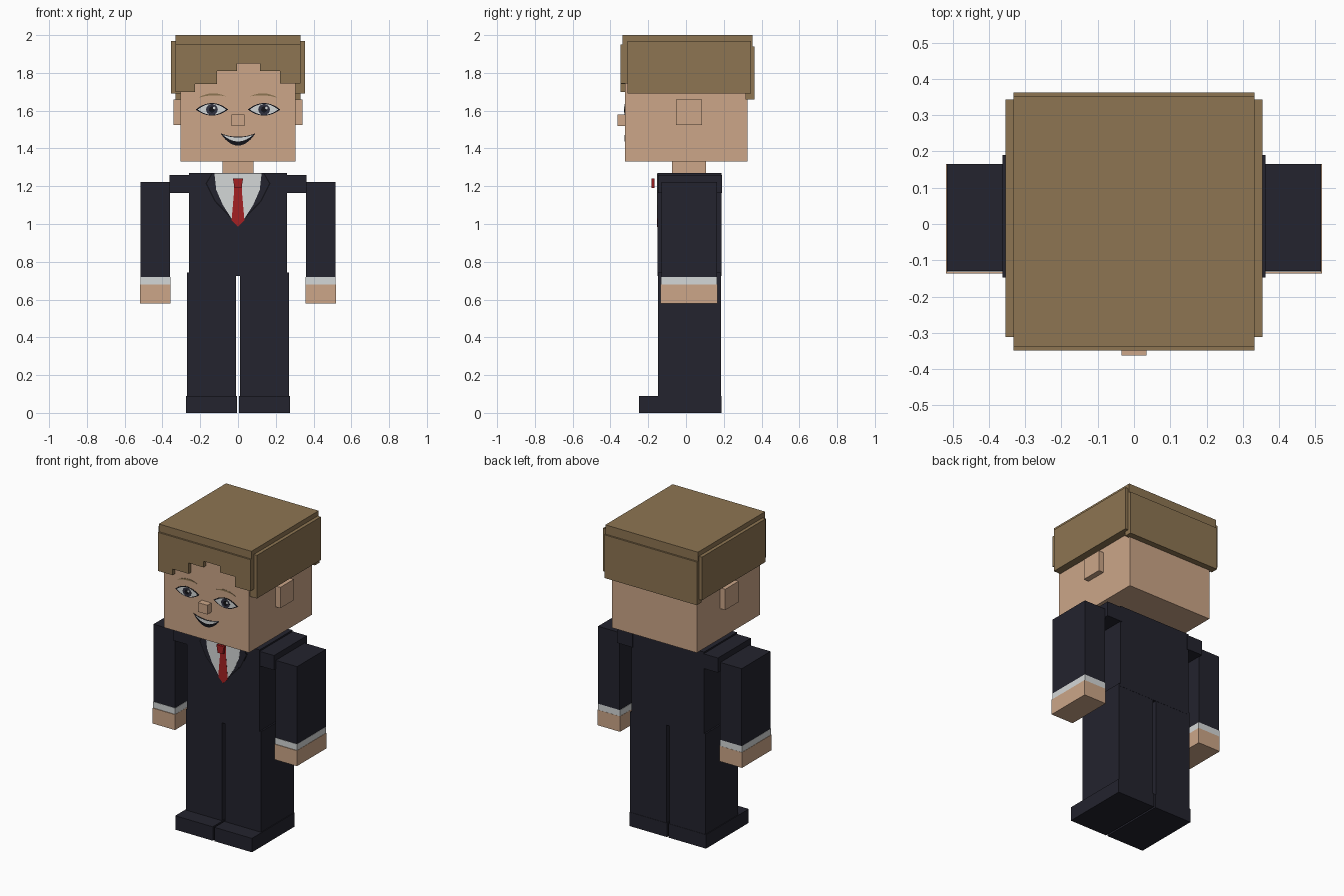
import bpy
from math import sin, cos, pi

cube = bpy.data.objects.get("Cube")
if cube:
    bpy.data.objects.remove(cube, do_unlink=True)


def material(name, rgb):
    linear = [((c / 255 + 0.055) / 1.055) ** 2.4 for c in rgb] + [1]
    m = bpy.data.materials.new(name)
    m.use_nodes = True
    m.diffuse_color = linear
    bsdf = next(n for n in m.node_tree.nodes if n.type == 'BSDF_PRINCIPLED')
    bsdf.inputs["Base Color"].default_value = linear
    return m


skin = material("skin", (204, 166, 136))
hair = material("brown hair", (141, 117, 82))
suit = material("navy suit", (35, 35, 46))
white = material("white", (212, 215, 215))
red = material("red tie", (164, 32, 34))
black = material("black line", (18, 18, 24))
iris = material("dark iris", (48, 49, 62))


def solid(name, verts, faces, mat):
    mesh = bpy.data.meshes.new(name)
    mesh.from_pydata(verts, [], faces)
    mesh.materials.append(mat)
    ob = bpy.data.objects.new(name, mesh)
    bpy.context.collection.objects.link(ob)
    return ob


def prism(name, outline, y0, y1, mat):
    """Extrude an x-z outline from y0 (front) to y1 (back)."""
    area = sum(a[0] * b[1] - b[0] * a[1]
               for a, b in zip(outline, outline[1:] + outline[:1]))
    if area < 0:
        outline = outline[::-1]
    n = len(outline)
    verts = [(x, y, z) for y in (y0, y1) for x, z in outline]
    faces = [tuple(range(n)), tuple(range(2 * n - 1, n - 1, -1))]
    faces += [(i, i + n, (i + 1) % n + n, (i + 1) % n) for i in range(n)]
    return solid(name, verts, faces, mat)


def box(name, x, y, z, mat):
    return prism(name, [(x[0], z[0]), (x[1], z[0]), (x[1], z[1]), (x[0], z[1])],
                 y[0], y[1], mat)


def flip(points, side):
    return [(side * x, z) for x, z in points]


def symmetric(half):
    """Close a right-hand outline running from top to bottom with its mirror."""
    return half + [(-x, z) for x, z in reversed(half) if x > 0]


def ellipse(cx, cz, rx, rz, n=20):
    return [(cx + rx * cos(2 * pi * i / n), cz + rz * sin(2 * pi * i / n))
            for i in range(n)]


def crescent(cx, half, top, bottom, n=14):
    """Area between two arcs given as functions of t in -1..1."""
    ts = [2 * i / n - 1 for i in range(n + 1)]
    upper = [(cx + half * t, top(t)) for t in ts]
    lower = [(cx + half * t, bottom(t)) for t in reversed(ts[1:-1])]
    return upper + lower


# Head, neck and torso
box("head", (-0.305, 0.305), (-0.322, 0.325), (1.33, 1.95), skin)
box("nose", (-0.034, 0.034), (-0.362, -0.32), (1.52, 1.58), skin)
box("neck", (-0.083, 0.083), (-0.075, 0.107), (1.25, 1.35), skin)
box("torso", (-0.26, 0.26), (-0.15, 0.187), (0.725, 1.27), suit)

# Hair: cap, back panel and stepped fringe
box("hair_cap", (-0.332, 0.332), (-0.337, 0.352), (1.86, 2.0), hair)
box("hair_back", (-0.332, 0.332), (0.315, 0.363), (1.66, 1.94), hair)
steps = [(-0.332, 1.70), (-0.227, 1.74), (-0.111, 1.81), (-0.005, 1.85),
         (0.116, 1.81), (0.222, 1.745)]
fringe = [(-0.332, 1.95)]
for i, (x, z) in enumerate(steps):
    right = steps[i + 1][0] if i + 1 < len(steps) else 0.332
    fringe += [(x, z), (right, z)]
fringe.append((0.332, 1.95))
prism("hair_fringe", fringe, -0.348, -0.307, hair)

# Paired parts
for label, s in (("left", 1), ("right", -1)):
    def pair(name, x, y, z, mat):
        box(f"{label}_{name}", sorted((s * x[0], s * x[1])), y, z, mat)

    pair("hair_side", (0.30, 0.354), (-0.311, 0.343), (1.69, 1.97), hair)
    pair("ear", (0.30, 0.341), (-0.053, 0.085), (1.525, 1.66), skin)
    pair("shoulder", (0.25, 0.362), (-0.148, 0.19), (1.165, 1.26), suit)
    pair("arm", (0.36, 0.515), (-0.13, 0.165), (0.72, 1.222), suit)
    pair("cuff", (0.358, 0.516), (-0.132, 0.165), (0.68, 0.72), white)
    pair("hand", (0.357, 0.518), (-0.136, 0.166), (0.58, 0.68), skin)
    pair("leg", (0.011, 0.27), (-0.149, 0.186), (0.08, 0.742), suit)
    pair("shoe", (0.006, 0.275), (-0.25, 0.188), (0.0, 0.09), suit)

    # Eye, built up in thin layers
    cx = 0.138 * s

    def lid(k):
        return crescent(cx, 0.086 * k, lambda t: 1.606 + 0.034 * k * (1 - t * t),
                        lambda t: 1.606 - 0.032 * k * (1 - t * t))

    prism(f"{label}_eye_outline", lid(1), -0.324, -0.32, black)
    prism(f"{label}_eye_white", lid(0.87), -0.325, -0.32, white)
    prism(f"{label}_iris", ellipse(cx, 1.606, 0.031, 0.029), -0.326, -0.32, iris)
    prism(f"{label}_pupil", ellipse(cx, 1.606, 0.016, 0.016, 12), -0.327, -0.32, black)
    prism(f"{label}_eye_glint", ellipse(cx + 0.012, 1.614, 0.007, 0.007, 8),
          -0.328, -0.32, white)
    prism(f"{label}_eyebrow",
          crescent(cx, 0.072, lambda t: 1.672 + 0.020 * (1 - t * t) - 0.004 * t * s,
                   lambda t: 1.672 + 0.009 * (1 - t * t) - 0.004 * t * s),
          -0.324, -0.32, hair)

    # Lapel: dark edge with a suit-coloured face on top
    edge = [(0.14, 1.268), (0.172, 1.215), (0.125, 1.12), (0.0, 0.99), (0.0, 1.268)]
    face = [(0.134, 1.268), (0.164, 1.215), (0.119, 1.123), (0.0, 1.0), (0.0, 1.268)]
    prism(f"{label}_lapel_edge", flip(edge, s), -0.151, -0.148, black)
    prism(f"{label}_lapel", flip(face, s), -0.152, -0.148, suit)

# Mouth with teeth
prism("mouth", crescent(0, 0.092, lambda t: 1.462 + 0.018 * t * t,
                        lambda t: 1.415 + 0.062 * t * t), -0.324, -0.32, black)
prism("teeth", crescent(0, 0.08, lambda t: 1.458 + 0.014 * t * t,
                        lambda t: 1.437 + 0.034 * t * t), -0.325, -0.32, white)

# Shirt and tie
shirt = [(0.125, 1.268), (0.115, 1.18), (0.08, 1.10), (0.035, 1.03), (0.0, 0.99)]
tie = [(0.02, 1.24), (0.02, 1.18), (0.034, 1.02), (0.0, 0.985)]
prism("shirt", symmetric(shirt), -0.153, -0.148, white)
prism("tie", symmetric(tie), -0.154, -0.148, red)
knot = [(0.027, 1.24), (0.018, 1.19)]
prism("tie_knot", symmetric(knot), -0.183, -0.166, red)
